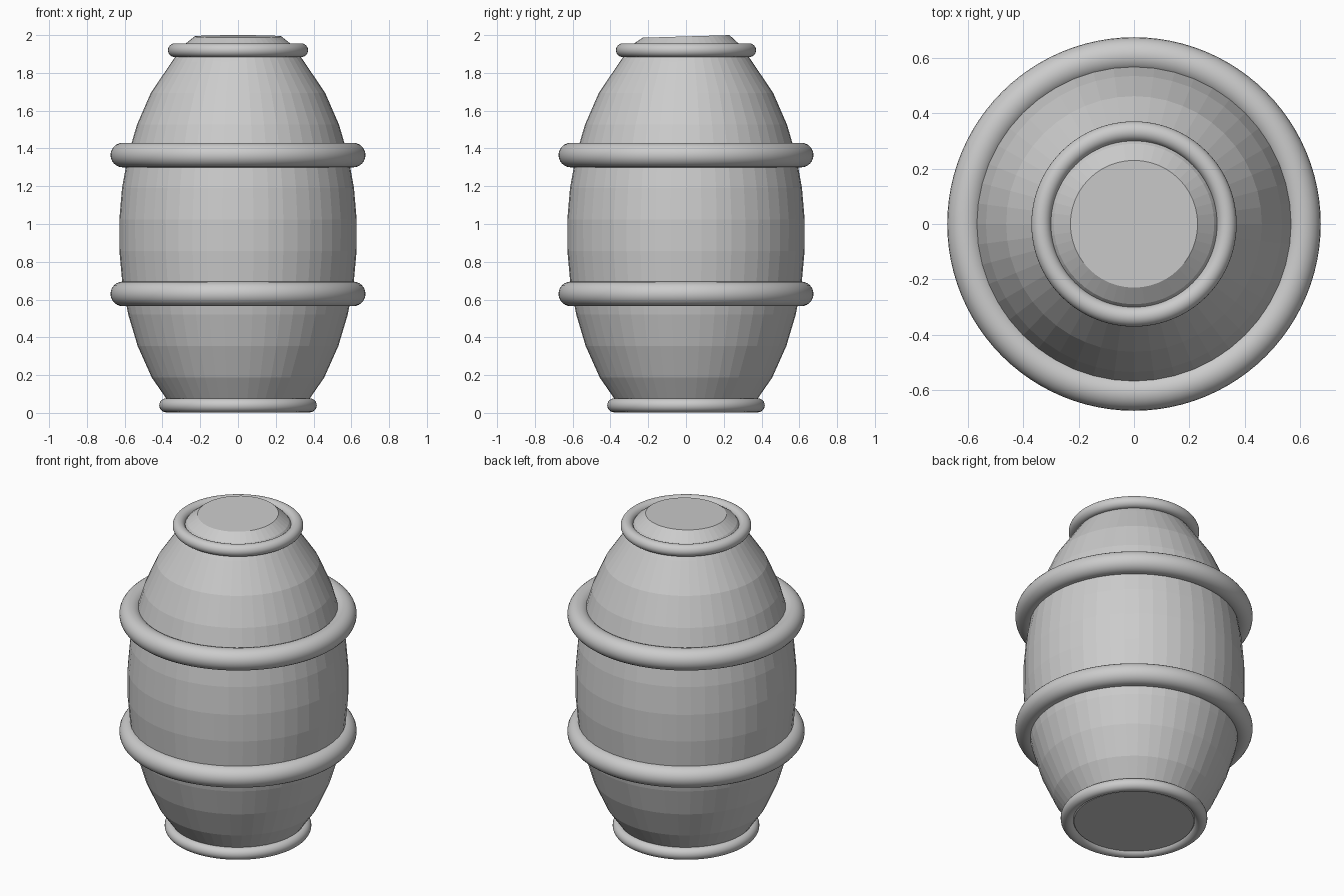
import bpy, bmesh, math

if "Cube" in bpy.data.objects:
    bpy.data.objects.remove(bpy.data.objects["Cube"])

SEG = 48

# Barrel body: faceted lathe of an elliptical profile with flat ends
profile = []
for i in range(12):
    z = 0.02 + (1.86 - 0.02) * i / 11
    r = 0.63 * math.sqrt(1 - ((z - 0.945) / 1.1) ** 2)
    profile.append((r, z))
profile += [(0.29, 1.945), (0.23, 1.993)]

bm = bmesh.new()
rings = []
for k, (r, z) in enumerate(profile):
    ring = []
    for s in range(SEG):
        a = 2 * math.pi * s / SEG
        y = r * math.sin(a)
        # the top cap is very slightly tilted
        tilt = 0.03 * y if k == len(profile) - 1 else 0
        ring.append(bm.verts.new((r * math.cos(a), y, z + tilt)))
    rings.append(ring)
for lo, hi in zip(rings, rings[1:]):
    for s in range(SEG):
        t = (s + 1) % SEG
        bm.faces.new((lo[s], lo[t], hi[t], hi[s]))
bm.faces.new(rings[0][::-1])
bm.faces.new(rings[-1])
mesh = bpy.data.meshes.new("barrel_body")
bm.to_mesh(mesh)
bm.free()
bpy.context.collection.objects.link(bpy.data.objects.new("barrel_body", mesh))


# Smooth round hoops
def hoop(name, z, major, minor):
    bpy.ops.mesh.primitive_torus_add(location=(0, 0, z), major_radius=major, minor_radius=minor,
                                     major_segments=96, minor_segments=24)
    bpy.context.object.name = name
    bpy.ops.object.shade_smooth()


hoop("bottom_rim", 0.04, 0.38, 0.037)
hoop("lower_hoop", 0.63, 0.61, 0.065)
hoop("upper_hoop", 1.365, 0.61, 0.065)
hoop("top_rim", 1.92, 0.335, 0.036)
